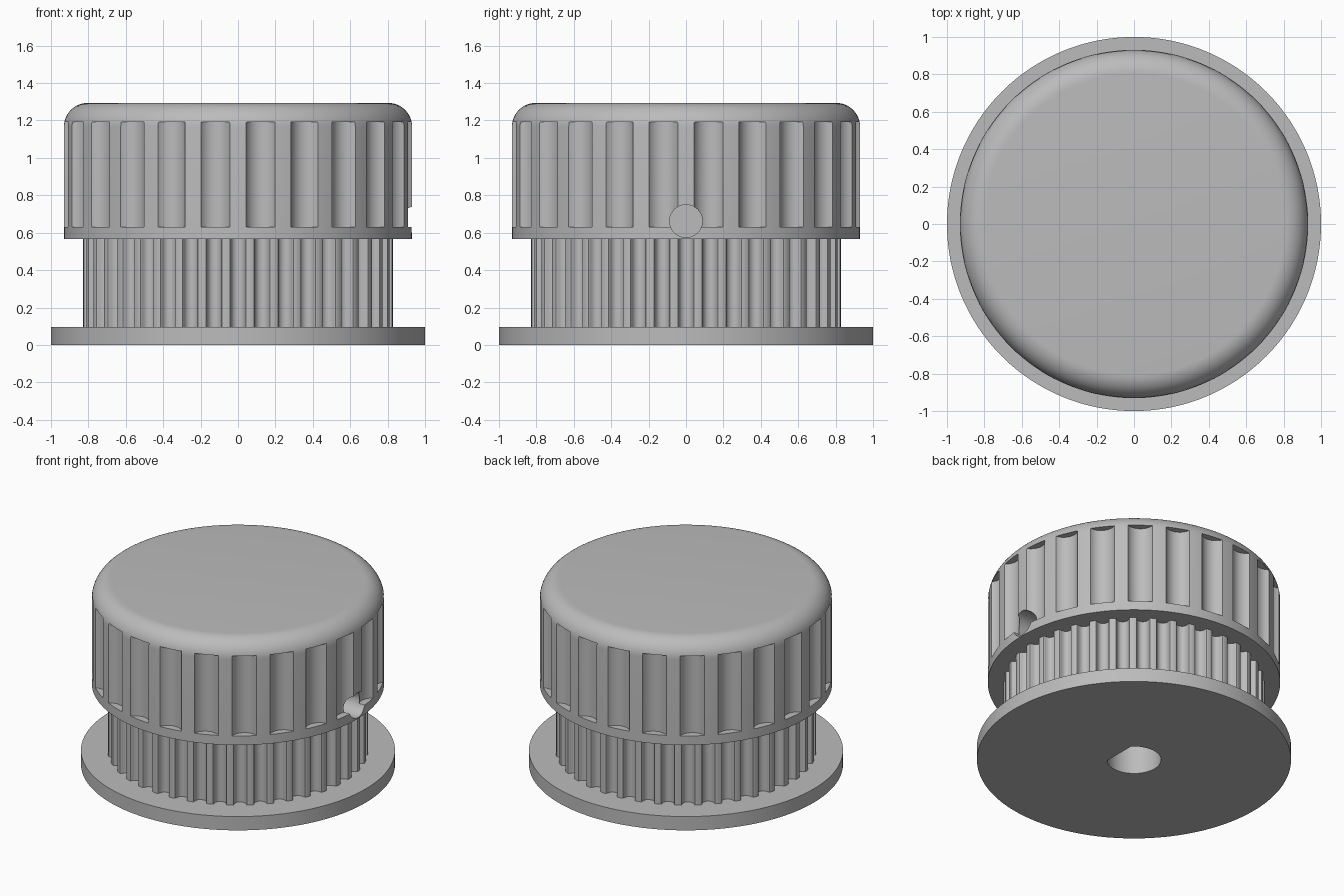
import bpy, bmesh, math
from mathutils import Matrix

if "Cube" in bpy.data.objects:
    bpy.data.objects.remove(bpy.data.objects["Cube"])

FLANGE_TOP, KNOB_BASE, KNOB_TOP = 0.097, 0.567, 1.294
TEETH, GRIPS = 40, 24

grey = bpy.data.materials.new("plain_grey")
grey.diffuse_color = (0.5, 0.5, 0.5, 1)
grey.use_nodes = True
grey.node_tree.nodes["Principled BSDF"].inputs["Base Color"].default_value = grey.diffuse_color


def finish(name, bm):
    bmesh.ops.recalc_face_normals(bm, faces=bm.faces)
    mesh = bpy.data.meshes.new(name)
    bm.to_mesh(mesh)
    bm.free()
    mesh.materials.append(grey)
    ob = bpy.data.objects.new(name, mesh)
    bpy.context.collection.objects.link(ob)
    return ob


def prism(name, outline, z0, z1):
    """Extrude a flat outline straight up."""
    bm = bmesh.new()
    face = bm.faces.new([bm.verts.new((x, y, z0)) for x, y in outline])
    ext = bmesh.ops.extrude_face_region(bm, geom=[face])
    top = [v for v in ext["geom"] if isinstance(v, bmesh.types.BMVert)]
    bmesh.ops.translate(bm, verts=top, vec=(0, 0, z1 - z0))
    return finish(name, bm)


def lathe(name, profile, steps=192):
    """Spin a profile of (radius, z) points that starts and ends on the axis."""
    bm = bmesh.new()
    verts = [bm.verts.new((r, 0, z)) for r, z in profile]
    edges = [bm.edges.new(pair) for pair in zip(verts, verts[1:])]
    bmesh.ops.spin(bm, geom=verts + edges, axis=(0, 0, 1), cent=(0, 0, 0),
                   angle=math.tau, steps=steps)
    bmesh.ops.remove_doubles(bm, verts=bm.verts, dist=1e-5)
    return finish(name, bm)


def cut(ob, *cutters):
    for c in cutters:
        mod = ob.modifiers.new("cut_" + c.name, 'BOOLEAN')
        mod.operation, mod.solver, mod.object = 'DIFFERENCE', 'EXACT', c
        c.hide_render = True
        c.hide_set(True)


def apply_and_smooth(ob):
    """Bake the cuts, then shade smooth with sharp edges kept."""
    bpy.ops.object.select_all(action='DESELECT')
    bpy.context.view_layer.objects.active = ob
    ob.select_set(True)
    for mod in list(ob.modifiers):
        bpy.ops.object.modifier_apply(modifier=mod.name)
    bpy.ops.object.shade_smooth_by_angle(angle=math.radians(30))


# flange: plain disc at the base
flange = lathe("flange", [(0, 0), (1, 0), (1, FLANGE_TOP), (0, FLANGE_TOP)])

# toothed drum: round-bottomed belt grooves, one centred on the front
R = 0.83
half = [(0.0498, 0), (0.0432, .0025), (0.0399, .0087), (0.0386, .0159),
        (0.0365, .0229), (0.0336, .0296), (0.0301, .036), (0.0239, .0425),
        (0.0166, .0472), (0.0085, .05), (0, .0508)]
groove = [(-w, d) for w, d in half] + [(w, d) for w, d in half[-2::-1]]
outline = []
for i in range(TEETH):
    a = math.tau * i / TEETH - math.pi / 2
    for w, d in groove:
        r = math.sqrt(R * R - w * w) - d
        outline.append((r * math.cos(a) - w * math.sin(a),
                        r * math.sin(a) + w * math.cos(a)))
drum = prism("toothed_drum", outline, FLANGE_TOP, KNOB_BASE)

# knob: cylinder with a rounded top edge
KR, FR = 0.931, 0.128
arc = [(KR - FR + FR * math.cos(t), KNOB_TOP - FR + FR * math.sin(t))
       for t in (math.pi / 2 * i / 12 for i in range(13))]
knob = lathe("knob", [(0, KNOB_BASE), (KR, KNOB_BASE)] + arc + [(0, KNOB_TOP)])

# scalloped finger grips around the knob
bm = bmesh.new()
for i in range(GRIPS):
    a = math.tau * (i + 0.5) / GRIPS
    bmesh.ops.create_cone(
        bm, cap_ends=True, segments=48, radius1=0.09, radius2=0.09, depth=0.56,
        matrix=Matrix.Translation((0.971 * math.cos(a), 0.971 * math.sin(a), 0.911)))
grips = finish("grip_cutter", bm)

# set screw hole on the right side
bm = bmesh.new()
bmesh.ops.create_cone(
    bm, cap_ends=True, segments=48, radius1=0.0875, radius2=0.0875, depth=1.3,
    matrix=Matrix.Translation((0.45, 0, 0.662)) @ Matrix.Rotation(math.pi / 2, 4, 'Y'))
screw = finish("screw_hole_cutter", bm)

# shaft bore with one flat facing the set screw
BR, FLAT = 0.172, 0.125
lim = math.acos(FLAT / BR)
bore_outline = [(BR * math.cos(t), BR * math.sin(t)) for t in
                (lim + (math.tau - 2 * lim) * i / 48 for i in range(49))]
bore = prism("bore_cutter", bore_outline, -0.1, 0.8)

cut(flange, bore)
cut(drum, bore)
cut(knob, grips, screw, bore)
for part in (flange, drum, knob):
    apply_and_smooth(part)
for helper in (grips, screw, bore):
    bpy.data.objects.remove(helper, do_unlink=True)
